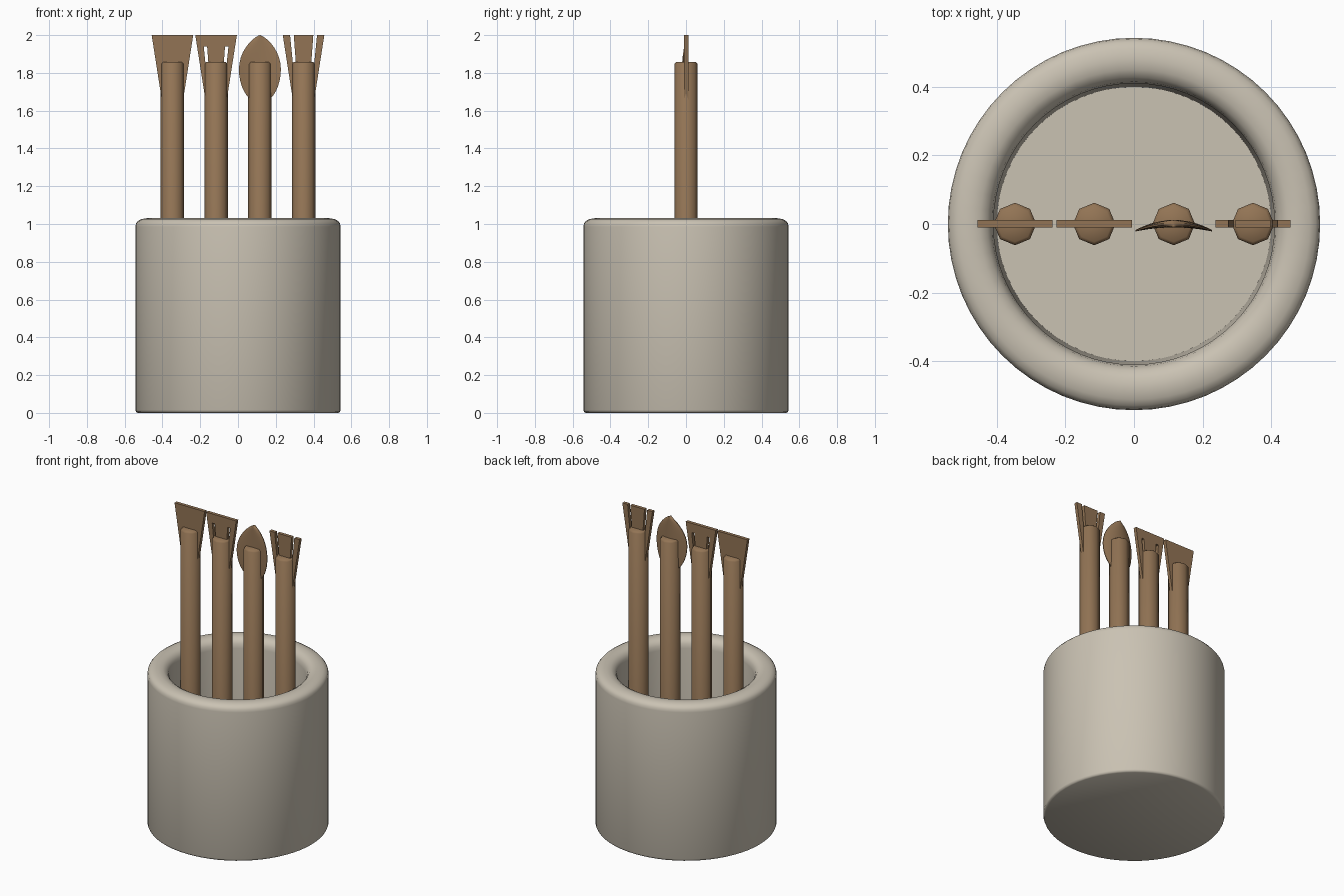
import bpy, bmesh, math

if "Cube" in bpy.data.objects:
    bpy.data.objects.remove(bpy.data.objects["Cube"])


def material(name, rgb):
    m = bpy.data.materials.new(name)
    m.diffuse_color = (*rgb, 1)
    m.use_nodes = True
    m.node_tree.nodes["Principled BSDF"].inputs["Base Color"].default_value = m.diffuse_color
    return m


STONE = material("warm_stone", (0.59, 0.54, 0.45))
WOOD = material("brown_wood", (0.29, 0.175, 0.09))


def finish(bm, name, mat, angle):
    bmesh.ops.remove_doubles(bm, verts=bm.verts, dist=1e-5)
    bmesh.ops.recalc_face_normals(bm, faces=bm.faces)
    me = bpy.data.meshes.new(name)
    bm.to_mesh(me)
    bm.free()
    ob = bpy.data.objects.new(name, me)
    bpy.context.collection.objects.link(ob)
    me.materials.append(mat)
    bpy.ops.object.select_all(action='DESELECT')
    ob.select_set(True)
    bpy.context.view_layer.objects.active = ob
    bpy.ops.object.shade_smooth_by_angle(angle=math.radians(angle))
    return ob


def lathe(name, profile, segs, mat, angle, x=0.0):
    """Closed solid of revolution; the profile runs from axis to axis."""
    bm = bmesh.new()
    rings = []
    for r, z in profile:
        if r == 0:
            rings.append([bm.verts.new((x, 0, z))] * segs)
        else:
            rings.append([bm.verts.new((x + r * math.cos(2 * math.pi * i / segs),
                                        r * math.sin(2 * math.pi * i / segs), z))
                          for i in range(segs)])
    for a, b in zip(rings, rings[1:]):
        for i in range(segs):
            j = (i + 1) % segs
            bm.faces.new(list(dict.fromkeys((a[i], a[j], b[j], b[i]))))
    return finish(bm, name, mat, angle)


def blade(name, x, us, rows, half, skip=(), curve=0.0, edge=1.0):
    """Thin plate from a grid: us across the half width, rows up, skipped cells are slots.
    curve bends the sides forward, edge is the rim thickness relative to the middle."""
    bm = bmesh.new()
    layers = []
    for s in (-1, 1):
        layers.append([[bm.verts.new((x + u * half(z), 
                                      0.001 + s * 0.011 * (1 - (1 - edge) * u * u)
                                      - curve * (u * half(z) / 0.11) ** 2, z))
                        for u in us] for z in rows])
    cells = {(r, c) for r in range(len(rows) - 1) for c in range(len(us) - 1)} - set(skip)
    f, b = layers
    for r, c in cells:
        loop = [(r, c), (r, c + 1), (r + 1, c + 1), (r + 1, c)]
        for g in layers:
            bm.faces.new([g[i][j] for i, j in loop])
        # side walls where the neighbouring cell is empty
        for k, n in enumerate(((r - 1, c), (r, c + 1), (r + 1, c), (r, c - 1))):
            if n not in cells:
                (i, j), (p, q) = loop[k], loop[(k + 1) % 4]
                bm.faces.new((f[i][j], f[p][q], b[p][q], b[i][j]))
    loose = [v for v in bm.verts if not v.link_faces]
    bmesh.ops.delete(bm, geom=loose, context='VERTS')
    return finish(bm, name, WOOD, 35)


# Pot with rounded rim, hollow inside
lathe("pot", [(0, 0), (0.53, 0), (0.539, 0.005), (0.543, 0.015), (0.543, 0.985),
              (0.540, 1.003), (0.530, 1.016), (0.512, 1.026), (0.480, 1.031),
              (0.450, 1.027), (0.428, 1.014), (0.415, 0.993), (0.410, 0.965),
              (0.40, 0.07), (0, 0.07)], 64, STONE, 40)

# Four octagonal handles
XS = [-0.347, -0.116, 0.116, 0.347]
NAMES = ["flat_spatula", "slotted_spatula", "spoon", "fork"]
for x, n in zip(XS, NAMES):
    lathe(n + "_handle", [(0, 0.07), (0.062, 0.07), (0.062, 1.848),
                          (0.052, 1.858), (0, 1.858)], 8, WOOD, 50, x)


# Blades
def flare(z):
    return 0.057 + 0.053 * (z - 1.66) / 0.34


def leaf(z):
    if z > 1.82:
        return 0.111 * max(0.0, 1 - ((z - 1.82) / 0.18) ** 2) ** 0.75
    return 0.111 * math.sqrt(max(0.0, 1 - ((1.82 - z) / 0.18) ** 2))


US = [-1, -0.65, -0.47, 0.47, 0.65, 1]
blade(NAMES[0] + "_blade", XS[0], [-1, 1], [1.66, 2.0], flare)
blade(NAMES[1] + "_blade", XS[1], US, [1.66, 1.75, 1.94, 2.0], flare, [(1, 1), (1, 3)])
blade(NAMES[2] + "_bowl", XS[2], [i / 5 - 1 for i in range(11)],
      [1.82 - 0.1795 * math.cos(math.pi * i / 18) for i in range(18)] + [1.9997],
      leaf, curve=0.02, edge=0.2)
blade(NAMES[3] + "_blade", XS[3], US, [1.66, 1.75, 2.0], flare, [(1, 1), (1, 3)])
